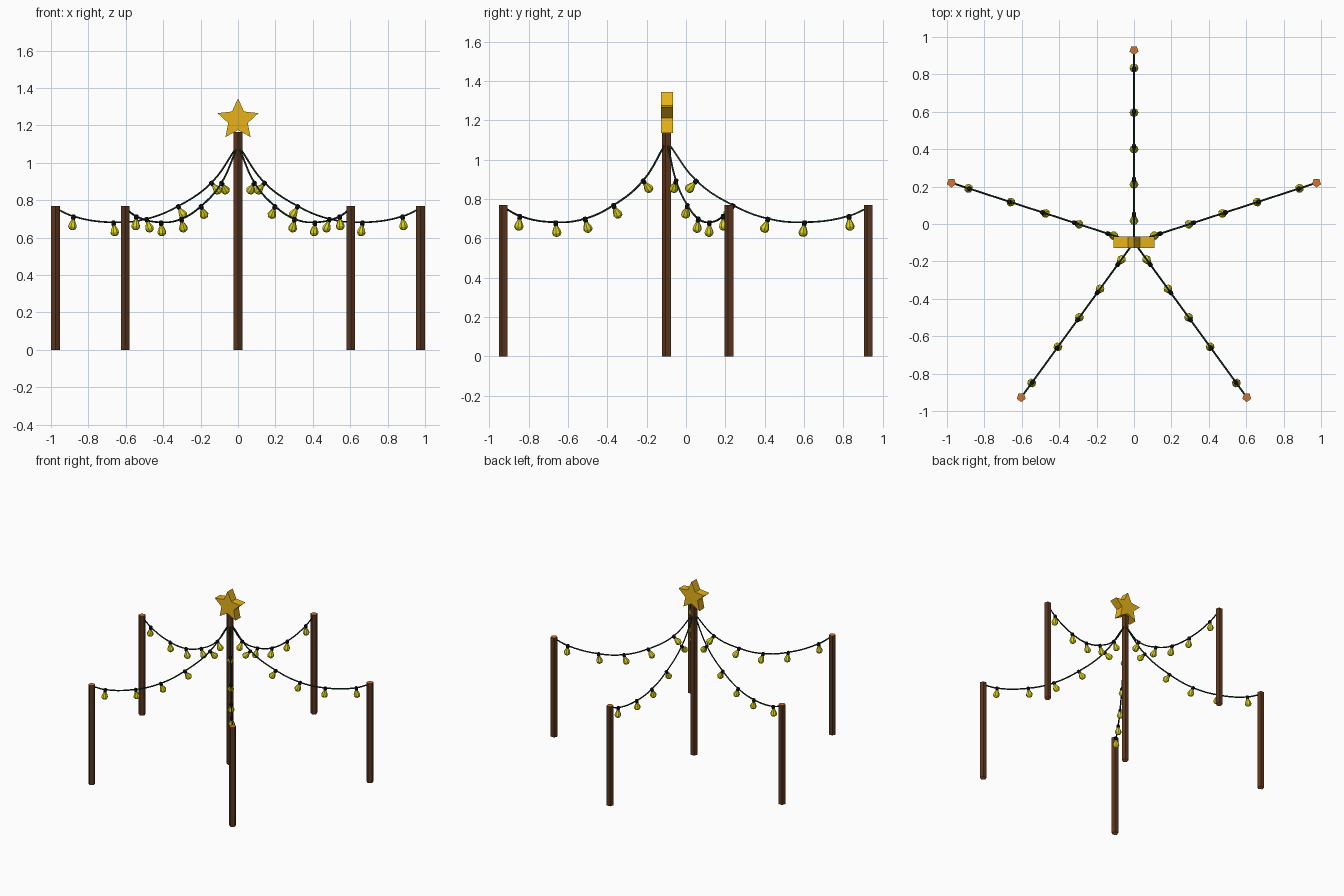
import bpy, bmesh, math
from mathutils import Matrix, Vector

if "Cube" in bpy.data.objects:
    bpy.data.objects.remove(bpy.data.objects["Cube"])

CENTRE = Vector((0, -0.097, 0))
REACH = 1.026


def material(name, r, g, b):
    m = bpy.data.materials.new(name)
    m.diffuse_color = (r, g, b, 1)
    m.use_nodes = True
    m.node_tree.nodes["Principled BSDF"].inputs["Base Color"].default_value = m.diffuse_color
    return m


WOOD = material("dark_wood", 0.11, 0.04, 0.014)
CUT = material("cut_wood", 0.65, 0.18, 0.03)
GOLD = material("gold", 0.8, 0.45, 0.01)
GLOW = material("yellow_glass", 0.72, 0.66, 0.01)
BLACK = material("black_socket", 0.008, 0.008, 0.008)
GREEN = material("green_cable", 0.008, 0.03, 0.014)


def finish(bm, name, mats, matrix=Matrix()):
    bmesh.ops.recalc_face_normals(bm, faces=bm.faces)
    me = bpy.data.meshes.new(name)
    bm.to_mesh(me)
    bm.free()
    for m in mats:
        me.materials.append(m)
    ob = bpy.data.objects.new(name, me)
    ob.matrix_world = matrix
    bpy.context.collection.objects.link(ob)
    return ob


def post(name, loc, height, radius=0.025):
    bm = bmesh.new()
    bmesh.ops.create_cone(bm, cap_ends=True, segments=5, radius1=radius, radius2=radius,
                          depth=height, matrix=Matrix.Translation((0, 0, height / 2))
                          @ Matrix.Rotation(math.pi, 4, 'Z'))
    bm.normal_update()
    for f in bm.faces:
        f.material_index = int(abs(f.normal.z) > 0.9)
    finish(bm, name, [WOOD, CUT], Matrix.Translation(loc))


def lathe(name, profile, sides, mat, matrix):
    bm = bmesh.new()
    rings = [[bm.verts.new((r * math.cos(2 * math.pi * i / sides),
                            r * math.sin(2 * math.pi * i / sides), z))
              for i in range(sides)] for r, z in profile]
    for a, b in zip(rings, rings[1:]):
        for i in range(sides):
            j = (i + 1) % sides
            bm.faces.new((a[i], a[j], b[j], b[i]))
    bm.faces.new(rings[0])
    bm.faces.new(rings[-1])
    finish(bm, name, [mat], matrix)


# Centre post and star topper
post("centre_post", CENTRE, 1.165)
bm = bmesh.new()
outline = []
for i in range(10):
    r = 0.055 if i % 2 else 0.115
    a = math.pi / 2 + i * math.pi / 5
    outline.append(bm.verts.new((r * math.cos(a), -0.031, r * math.sin(a))))
face = bm.faces.new(outline)
ext = bmesh.ops.extrude_face_region(bm, geom=[face], use_keep_orig=True)
bmesh.ops.translate(bm, vec=(0, 0.062, 0),
                    verts=[g for g in ext["geom"] if isinstance(g, bmesh.types.BMVert)])
finish(bm, "star_topper", [GOLD], Matrix.Translation(CENTRE + Vector((0, 0, 1.23))))

# Cable path: distance from centre, height; lights: point index and tilt
PATH = [(0.01, 1.08), (0.15, 0.893), (0.337, 0.768), (0.515, 0.70),
        (0.70, 0.682), (0.925, 0.714), (1.015, 0.752)]
TILT = [42, 32, 20, 8, -6]
BULB = [(0.007, -0.014), (0.013, -0.026), (0.021, -0.043), (0.024, -0.055),
        (0.019, -0.067), (0.008, -0.074)]
SOCKET = [(0.008, 0.009), (0.012, 0.005), (0.012, -0.014), (0.008, -0.019)]

for k in range(5):
    angle = math.pi / 2 + k * 2 * math.pi / 5
    spoke = Matrix.Translation(CENTRE) @ Matrix.Rotation(angle, 4, 'Z')
    post(f"outer_post_{k}", spoke @ Vector((REACH, 0, 0)), 0.77)

    # Sagging cable
    cu = bpy.data.curves.new("cable", 'CURVE')
    cu.dimensions = '3D'
    cu.bevel_depth = 0.005
    cu.bevel_resolution = 1
    cu.resolution_u = 5
    cu.use_fill_caps = True
    sp = cu.splines.new('BEZIER')
    sp.bezier_points.add(len(PATH) - 1)
    for p, (d, z) in zip(sp.bezier_points, PATH):
        p.co = (d, 0, z)
        p.handle_left_type = p.handle_right_type = 'AUTO'
    cu.materials.append(GREEN)
    cable = bpy.data.objects.new(f"cable_{k}", cu)
    cable.matrix_world = spoke
    bpy.context.collection.objects.link(cable)

    # Hanging lights
    for i, tilt in enumerate(TILT):
        d, z = PATH[i + 1]
        m = spoke @ Matrix.Translation((d, 0, z)) @ Matrix.Rotation(math.radians(tilt), 4, 'Y')
        lathe(f"bulb_{k}_{i}", BULB, 8, GLOW, m)
        lathe(f"socket_{k}_{i}", SOCKET, 8, BLACK, m)
